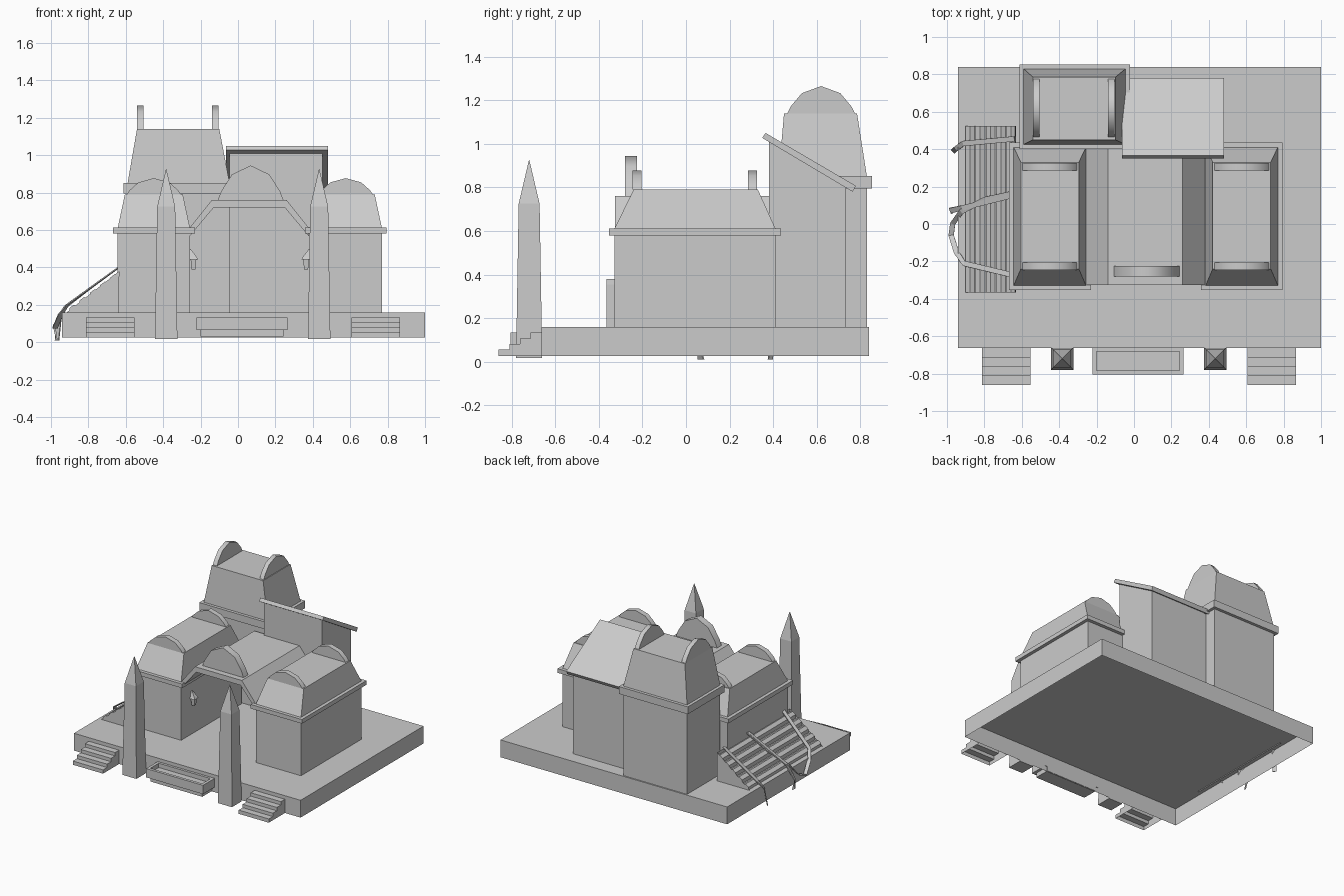
import bpy, bmesh
from mathutils import Vector

if "Cube" in bpy.data.objects:
    bpy.data.objects.remove(bpy.data.objects["Cube"])

grey = bpy.data.materials.new("stone_grey")
grey.use_nodes = True
COLOUR = (0.6, 0.6, 0.6, 1)
grey.diffuse_color = COLOUR
grey.node_tree.nodes["Principled BSDF"].inputs["Base Color"].default_value = COLOUR


def finish(name, bm, open_bottom=False):
    bmesh.ops.recalc_face_normals(bm, faces=bm.faces)
    if open_bottom:
        low = min(v.co.z for v in bm.verts) + 0.001
        under = [f for f in bm.faces if all(v.co.z < low for v in f.verts)]
        bmesh.ops.delete(bm, geom=under, context="FACES")
    mesh = bpy.data.meshes.new(name)
    bm.to_mesh(mesh)
    bm.free()
    mesh.materials.append(grey)
    obj = bpy.data.objects.new(name, mesh)
    bpy.context.collection.objects.link(obj)
    return obj


def loft(name, rings, open_bottom=False):
    """Skin a stack of matching rings and cap both ends."""
    bm = bmesh.new()
    loops = [[bm.verts.new(p) for p in ring] for ring in rings]
    n = len(loops[0])
    for low, high in zip(loops, loops[1:]):
        for i in range(n):
            j = (i + 1) % n
            bm.faces.new((low[i], low[j], high[j], high[i]))
    bm.faces.new(loops[0])
    bm.faces.new(loops[-1])
    return finish(name, bm, open_bottom)


def prism(name, profile, axis, a, b, open_bottom=False):
    """Extrude a (horizontal, z) profile along x or y from a to b."""
    place = (lambda d, u, v: (d, u, v)) if axis == "x" else (lambda d, u, v: (u, d, v))
    return loft(name, [[place(d, u, v) for u, v in profile] for d in (a, b)], open_bottom)


def rect(x0, x1, y0, y1, z):
    return [(x0, y0, z), (x1, y0, z), (x1, y1, z), (x0, y1, z)]


def box(name, x0, x1, y0, y1, z0, z1, open_bottom=False):
    return loft(name, [rect(x0, x1, y0, y1, z0), rect(x0, x1, y0, y1, z1)], open_bottom)


def gable(name, axis, a, b, lo, hi, z, h):
    """Half-round gable plate with a smooth rim."""
    c, r = (lo + hi) / 2, (hi - lo) / 2
    shape = [(-1, 0), (-0.9, 0.25), (-0.57, 0.74), (0, 1), (0.57, 0.74), (0.9, 0.25), (1, 0)]
    obj = prism(name, [(c + r * u, z + h * v) for u, v in shape], axis, a, b)
    bpy.ops.object.select_all(action="DESELECT")
    obj.select_set(True)
    bpy.context.view_layer.objects.active = obj
    bpy.ops.object.shade_smooth_by_angle(angle=0.9)


# Hollow platform, open underneath
box("platform", -0.94, 1.0, -0.663, 0.84, 0.026, 0.16, open_bottom=True)


# Buildings with a trim band and a tapered roof
def building(name, x0, x1, y0, y1, band, trim, top, roof_z):
    z0, z1 = band
    box(name + "_walls", x0, x1, y0, y1, 0.16, z0)
    box(name + "_trim", x0 - trim, x1 + trim, y0 - trim, y1 + trim, z0, z1)
    loft(name + "_roof", [rect(x0, x1, y0, y1, z1), rect(*top, roof_z)])


for side, cx in (("right", -0.45), ("left", 0.576)):
    name = side + "_house"
    building(name, cx - 0.193, cx + 0.193, -0.328, 0.41, (0.58, 0.612), 0.026,
             (cx - 0.155, cx + 0.155, -0.24, 0.33), 0.79)
    for end, a in (("front", -0.245), ("back", 0.285)):
        gable(f"{name}_{end}_gable", "y", a, a + 0.04, cx - 0.145, cx + 0.145, 0.79, 0.087)

building("tower", -0.59, -0.045, 0.425, 0.83, (0.795, 0.852), 0.023,
         (-0.54, -0.1, 0.45, 0.785), 1.14)
for side, a in (("right", -0.54), ("left", -0.14)):
    gable(f"tower_{side}_gable", "x", a, a + 0.035, 0.465, 0.775, 1.14, 0.125)

# Back shed with a slanted slab roof
prism("shed_walls", [(0.38, 0.16), (0.735, 0.16), (0.735, 0.81), (0.38, 1.02)], "x", -0.045, 0.452)
prism("shed_roof", [(0.35, 1.027), (0.365, 1.05), (0.78, 0.807), (0.765, 0.78)], "x", -0.065, 0.48)

# Covered passage between the houses
prism("passage_roof", [(-0.26, 0.61), (-0.14, 0.76), (0.26, 0.76), (0.38, 0.61),
                       (0.38, 0.565), (0.25, 0.72), (-0.13, 0.72), (-0.26, 0.565)],
      "y", -0.325, 0.4)
gable("passage_gable", "y", -0.28, -0.225, -0.108, 0.243, 0.76, 0.185)


def square(cx, cy, r, z):
    return rect(cx - r, cx + r, cy - r, cy + r, z)


# Wall lanterns, leaning caps against the house walls
for side, wall, out in (("right", -0.258, 1), ("left", 0.384, -1)):
    x, y = wall + 0.02 * out, -0.2
    loft(side + "_lantern_body", [square(x, y, 0.011, 0.39), square(x, y, 0.015, 0.443)])
    loft(side + "_lantern_cap", [square(x, y, 0.024, 0.443), square(x, y, 0.018, 0.455),
                                 square(wall + 0.003 * out, y, 0.003, 0.497)])

# Obelisks
for side, x in (("right", -0.384), ("left", 0.434)):
    y = -0.72
    loft(side + "_obelisk", [square(x, y, 0.06, 0.016), square(x, y, 0.048, 0.725),
                             square(x, y, 0.001, 0.925)])

# Front steps, hollow underneath
for side, x0, x1 in (("right", -0.812, -0.553), ("left", 0.608, 0.866)):
    profile = [(-0.663, 0.026), (-0.86, 0.026)]
    for i in range(4):
        y, z = -0.86 + 0.049 * i, 0.055 + 0.026 * i
        profile += [(y, z), (y + 0.049, z)]
    prism(side + "_steps", profile, "x", x0, x1, open_bottom=True)

# Trough: box with a sunken top on a narrower foot
loft("trough", [rect(-0.223, 0.264, -0.805, -0.66, 0.065),
                rect(-0.223, 0.264, -0.805, -0.66, 0.133),
                rect(-0.201, 0.242, -0.783, -0.682, 0.133),
                rect(-0.201, 0.242, -0.783, -0.682, 0.1)])
box("trough_foot", -0.201, 0.242, -0.783, -0.66, 0.03, 0.065)

# Stacked logs leaning on the right house
LOGS = 5
top, slope = Vector((-0.64, 0.37)), Vector((-0.275, -0.205))
out = Vector((slope.y, -slope.x)).normalized()
profile = [(-0.635, 0.16), (-0.635, 0.38)]
for i in range(LOGS):
    for t, bump in ((0.05, -0.018), (0.25, 0.006), (0.7, 0.006), (0.95, -0.018)):
        profile.append(tuple(top + slope * ((i + t) / LOGS) + out * bump))
profile.append((-0.915, 0.16))
prism("log_pile", profile, "y", -0.365, 0.525)


# Straps over the logs
def strap(name, points):
    pts = [Vector(p) for p in points]
    bm = bmesh.new()
    rows = []
    for i, p in enumerate(pts):
        t = pts[min(i + 1, len(pts) - 1)] - pts[max(i - 1, 0)]
        s = Vector((-t.y, t.x, 0)).normalized() * 0.014
        rows.append((bm.verts.new(p - s), bm.verts.new(p + s)))
    for (a, b), (c, d) in zip(rows, rows[1:]):
        bm.faces.new((a, b, d, c))
    obj = finish(name, bm)
    mod = obj.modifiers.new("thickness", "SOLIDIFY")
    mod.thickness = 0.006


strap("back_strap", [(-0.64, 0.455, 0.402), (-0.915, 0.43, 0.2),
                     (-0.955, 0.4, 0.14), (-0.97, 0.385, 0.01)])
strap("middle_strap", [(-0.64, 0.155, 0.402), (-0.92, 0.085, 0.2),
                       (-0.985, 0.07, 0.09), (-0.968, 0.065, 0.01)])
strap("loop_strap", [(-0.64, 0.165, 0.402), (-0.8, 0.13, 0.285), (-0.925, 0.065, 0.19),
                     (-0.97, 0.0, 0.1), (-0.978, -0.06, 0.08), (-0.95, -0.15, 0.15),
                     (-0.91, -0.21, 0.205), (-0.64, -0.275, 0.402)])
